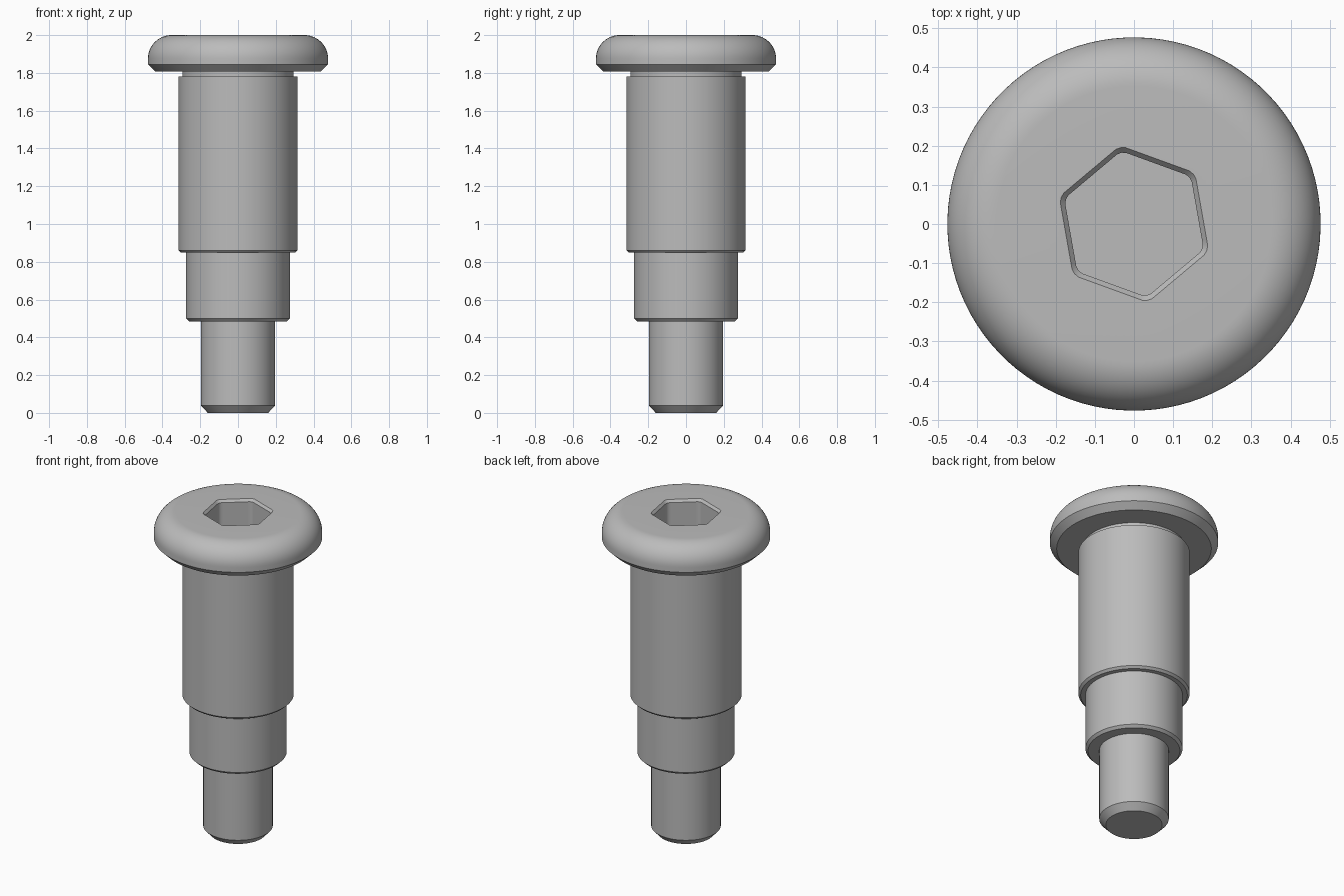
import bpy
import bmesh
from math import cos, sin, radians, pi

SEGMENTS = 96
HEX_TURN = radians(40)      # direction of one socket corner

cube = bpy.data.objects.get("Cube")
if cube:
    bpy.data.objects.remove(cube, do_unlink=True)

steel = bpy.data.materials.new("grey steel")
steel.use_nodes = True
GREY = (0.5, 0.5, 0.5, 1)
steel.diffuse_color = GREY
steel.node_tree.nodes["Principled BSDF"].inputs["Base Color"].default_value = GREY


def circle(radius):
    return lambda angle: radius


def rounded_hex(apothem, corner):
    """Hexagon with its corners trimmed to a circle."""
    return lambda angle: min(apothem / cos(angle % (pi / 3) - pi / 6), corner)


def turn(name, profile, cap_start=False, cap_end=False):
    """Sweep a profile of (radius or outline, height) around the z axis."""
    bm = bmesh.new()
    rings = []
    for outline, z in profile:
        if not callable(outline):
            outline = circle(outline)
        ring = []
        for i in range(SEGMENTS):
            a = 2 * pi * i / SEGMENTS
            r = outline(a + 1e-9)
            ring.append(bm.verts.new((r * cos(a + HEX_TURN), r * sin(a + HEX_TURN), z)))
        rings.append(ring)
    for low, high in zip(rings, rings[1:]):
        for i in range(SEGMENTS):
            j = (i + 1) % SEGMENTS
            bm.faces.new((low[i], low[j], high[j], high[i]))
    if cap_start:
        bm.faces.new(rings[0][::-1])
    if cap_end:
        bm.faces.new(rings[-1])
    mesh = bpy.data.meshes.new(name)
    bm.to_mesh(mesh)
    bm.free()
    mesh.materials.append(steel)
    obj = bpy.data.objects.new(name, mesh)
    bpy.context.collection.objects.link(obj)
    bpy.ops.object.select_all(action='DESELECT')
    obj.select_set(True)
    bpy.context.view_layer.objects.active = obj
    bpy.ops.object.shade_smooth_by_angle(angle=radians(30))
    return obj


# Narrow tip with a chamfered end
turn("tip", [(0.16, 0), (0.197, 0.04), (0.197, 0.485)], cap_start=True)

# Middle step
turn("middle_step", [(0.197, 0.485), (0.26, 0.485), (0.275, 0.5), (0.275, 0.848)])

# Wide shoulder and the relief neck above it
turn("shoulder", [(0.275, 0.848), (0.302, 0.848), (0.315, 0.861), (0.315, 1.78),
                  (0.295, 1.78), (0.295, 1.807)])

# Rounded head with a chamfered underside and a hex socket
dome = [(0.352 + 0.125 * cos(radians(t)), 1.875 + 0.125 * sin(radians(t)))
        for t in range(0, 91, 6)]
socket = [(rounded_hex(0.176, 0.198), 2.0),
          (rounded_hex(0.164, 0.185), 1.985),
          (rounded_hex(0.164, 0.185), 1.8)]
turn("head", [(0.295, 1.807), (0.438, 1.807), (0.477, 1.845)] + dome + socket,
     cap_end=True)
